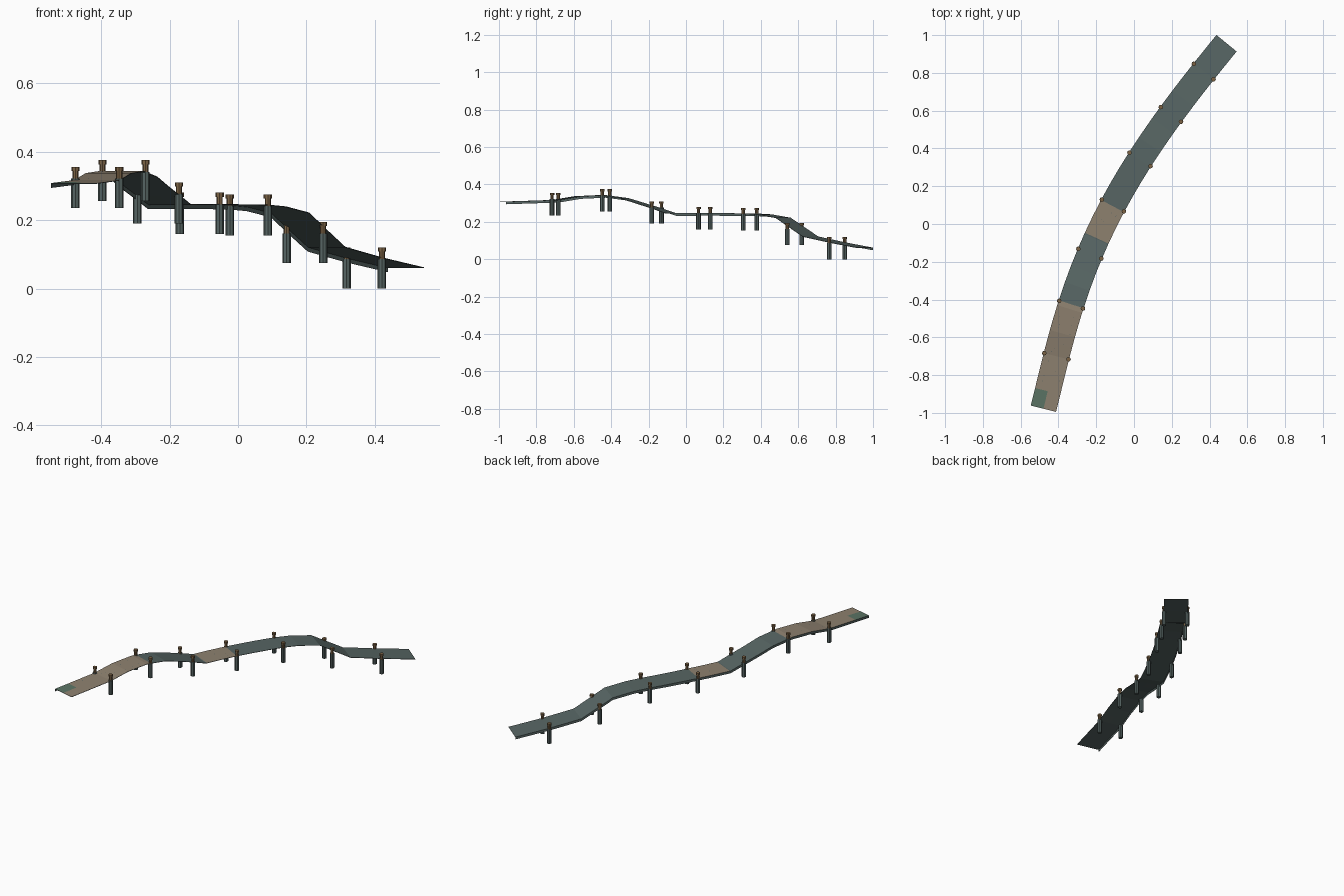
import bpy
import bmesh
from math import hypot
from mathutils import Vector
import random

cube = bpy.data.objects.get("Cube")
if cube:
    bpy.data.objects.remove(cube, do_unlink=True)


def material(name, rgb):
    mat = bpy.data.materials.new(name)
    mat.use_nodes = True
    mat.diffuse_color = (*rgb, 1)
    mat.node_tree.nodes["Principled BSDF"].inputs["Base Color"].default_value = (*rgb, 1)
    return mat


slate = material("slate", (0.094, 0.130, 0.125))
tan = material("worn tan", (0.27, 0.22, 0.16))
green = material("moss green", (0.105, 0.175, 0.13))
brown = material("cap brown", (0.20, 0.125, 0.06))

START, END, HALF = -0.978, 0.957, 0.069
TAN_SPANS = [(START, -0.425), (-0.075, 0.095)]
PATCH_END = -0.885

# Walkway height along its length
HEIGHTS = [(START, 0.308), (-0.70, 0.317), (-0.58, 0.337), (-0.45, 0.343),
           (-0.33, 0.327), (-0.157, 0.273), (-0.08, 0.246), (0.1, 0.247),
           (0.34, 0.245), (0.42, 0.24), (0.52, 0.222), (0.665, 0.122),
           (0.81, 0.09), (END, 0.062)]


def height(y):
    for (y0, z0), (y1, z1) in zip(HEIGHTS, HEIGHTS[1:]):
        if y <= y1:
            return z0 + (z1 - z0) * (y - y0) / (y1 - y0)
    return HEIGHTS[-1][1]


def point(y, side, drop=0.0):
    """Point on the curved path, offset sideways (+ is toward +x)."""
    x = -0.162 + 0.49 * y + 0.222 * y**2 + 0.015 * y**3 - 0.04 * y**4
    slope = 0.49 + 0.444 * y + 0.045 * y**2 - 0.16 * y**3
    n = hypot(1, slope)
    return Vector((x + side / n, y - side * slope / n, height(y) - drop))


def finish(name, bm, mats):
    bmesh.ops.recalc_face_normals(bm, faces=bm.faces)
    mesh = bpy.data.meshes.new(name)
    bm.to_mesh(mesh)
    bm.free()
    for m in mats:
        mesh.materials.append(m)
    obj = bpy.data.objects.new(name, mesh)
    bpy.context.collection.objects.link(obj)
    return obj


def loft(name, section, mats, rule=None):
    """Sweep a closed (side, drop) section along the path."""
    bm = bmesh.new()
    rings = [[bm.verts.new(point(y, s, d)) for s, d in section] for y in stations]
    count = len(section)
    for i in range(len(rings) - 1):
        a, b = rings[i], rings[i + 1]
        mid = (stations[i] + stations[i + 1]) / 2
        for k in range(count):
            j = (k + 1) % count
            f = bm.faces.new((a[k], a[j], b[j], b[k]))
            if rule:
                f.material_index = rule(mid, k)
    bm.faces.new(rings[0])
    bm.faces.new(rings[-1])
    return finish(name, bm, mats)


# Stations at every bend and colour break, with gaps subdivided
breaks = sorted({y for y, _ in HEIGHTS} | {y for span in TAN_SPANS for y in span} | {PATCH_END})
stations = []
for y0, y1 in zip(breaks, breaks[1:]):
    steps = max(1, round((y1 - y0) / 0.08))
    stations += [y0 + (y1 - y0) * i / steps for i in range(steps)]
stations.append(END)


# Deck: thin ribbon with tan spans and a green corner patch
def deck_colour(y, k):
    if k > 1:
        return 0
    if k == 0 and y < PATCH_END:
        return 2
    return 1 if any(a < y < b for a, b in TAN_SPANS) else 0


T = 0.002
loft("deck", [(-HALF, 0), (0, 0), (HALF, 0), (HALF, T), (0, T), (-HALF, T)],
     [slate, tan, green], deck_colour)

# Fascia strip under one long edge only
loft("edge_fascia", [(-HALF, 0.001), (-HALF + T, 0.001), (-HALF + T, 0.014), (-HALF, 0.014)],
     [slate])

# Posts: thick shaft, slim neck and wider cap, in pairs along the path
POST_PROFILE = [(0.0125, 0.0), (0.0125, 0.086), (0.009, 0.086), (0.009, 0.108),
                (0.012, 0.108), (0.012, 0.12)]


def post(name, x, y, base):
    bm = bmesh.new()
    for i in (0, 2, 4):
        (r, z0), (_, z1) = POST_PROFILE[i:i + 2]
        made = bmesh.ops.create_cone(bm, cap_ends=True, segments=8, radius1=r,
                                     radius2=r, depth=z1 - z0)
        bmesh.ops.translate(bm, verts=made["verts"], vec=(x, y, base + (z0 + z1) / 2))
    for f in bm.faces:
        f.material_index = int(f.calc_center_median().z > base + 0.087)
    finish(name, bm, [slate, brown])


POSTS = [(-0.70, 0.235), (-0.427, 0.255), (-0.157, 0.19), (0.098, 0.16),
         (0.342, 0.155), (0.58, 0.075), (0.807, 0.0)]
for number, (y, base) in enumerate(POSTS, 1):
    for label, side in (("right", -0.066), ("left", 0.066)):
        p = point(y, side)
        post(f"{label}_post_{number}", p.x, p.y, base)

# Small nail heads scattered on the tan spans
random.seed(4)
bm = bmesh.new()
for a, b in TAN_SPANS:
    for _ in range(int((b - a) * 30)):
        y, s = random.uniform(a + 0.1 * (b - a), b - 0.02), random.uniform(-0.05, 0.055)
        if y < PATCH_END + 0.01 and s < 0.01:
            continue
        r = 0.0015
        bm.faces.new([bm.verts.new(point(y + dy, s + ds, -0.0006))
                      for dy, ds in ((-r, -r), (-r, r), (r, r), (r, -r))])
finish("nail_heads", bm, [slate])
